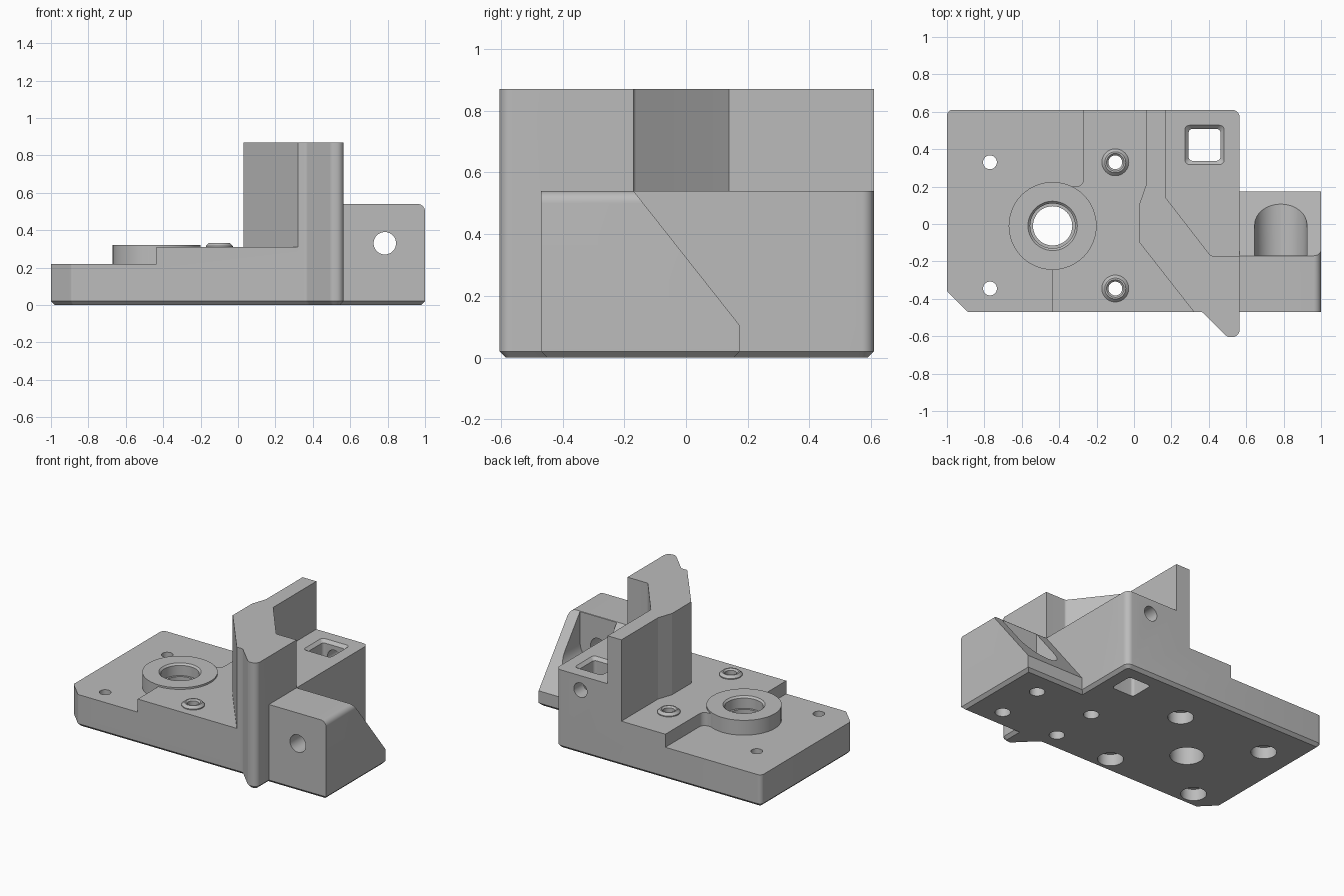
import bpy, bmesh, math
from mathutils import Vector

cube = bpy.data.objects.get("Cube")
if cube:
    bpy.data.objects.remove(cube, do_unlink=True)

grey = bpy.data.materials.new("plain_grey")
grey.use_nodes = True
tone = (0.5, 0.5, 0.5, 1)
grey.diffuse_color = tone
grey.node_tree.nodes["Principled BSDF"].inputs["Base Color"].default_value = tone


def make(name, bm):
    bmesh.ops.recalc_face_normals(bm, faces=bm.faces)
    mesh = bpy.data.meshes.new(name)
    bm.to_mesh(mesh)
    bm.free()
    mesh.materials.append(grey)
    obj = bpy.data.objects.new(name, mesh)
    bpy.context.collection.objects.link(obj)
    return obj


def rounded(points, steps=8):
    """Outline whose corners (x, y, radius) are replaced by arcs."""
    out = []
    for i, p in enumerate(points):
        c = Vector(p[:2])
        if len(p) < 3:
            out.append(c)
            continue
        a = (Vector(points[i - 1][:2]) - c).normalized()
        b = (Vector(points[(i + 1) % len(points)][:2]) - c).normalized()
        half = a.angle(b) / 2
        centre = c + (a + b).normalized() * p[2] / math.sin(half)
        start = c + a * p[2] / math.tan(half) - centre
        end = c + b * p[2] / math.tan(half) - centre
        turn = math.atan2(start.x * end.y - start.y * end.x, start.dot(end))
        for k in range(steps + 1):
            t = turn * k / steps
            s, co = math.sin(t), math.cos(t)
            out.append(centre + Vector((start.x * co - start.y * s,
                                        start.x * s + start.y * co)))
    return out


def circle(x, y, r, n=40):
    return [(x + r * math.cos(math.tau * k / n),
             y + r * math.sin(math.tau * k / n)) for k in range(n)]


def loft(rings):
    """Closed solid through rings of equal point count."""
    bm = bmesh.new()
    loops = [[bm.verts.new(p) for p in ring] for ring in rings]
    bm.faces.new(loops[0])
    bm.faces.new(loops[-1])
    n = len(loops[0])
    for a, b in zip(loops, loops[1:]):
        for k in range(n):
            j = (k + 1) % n
            bm.faces.new((a[k], a[j], b[j], b[k]))
    return bm


def prism(name, points, lo, hi, axis="z", flare=1):
    place = {"x": lambda u, v, t: (t, u, v),
             "y": lambda u, v, t: (u, t, v),
             "z": lambda u, v, t: (u, v, t)}[axis]
    pts = [p.to_tuple() if isinstance(p, Vector) else p for p in rounded(points)]
    mid = sum((Vector(p) for p in pts), Vector((0, 0))) / len(pts)
    far = [mid + (Vector(p) - mid) * flare for p in pts]
    return make(name, loft([[place(*p, lo) for p in pts],
                            [place(*p, hi) for p in far]]))


def turned(name, x, y, profile):
    return make(name, loft([[(*p, z) for p in circle(x, y, r, 48)]
                            for r, z in profile]))


def combine(tool, operation="DIFFERENCE"):
    mod = body.modifiers.new(tool.name, "BOOLEAN")
    mod.operation, mod.solver, mod.object = operation, "EXACT", tool
    bpy.context.view_layer.objects.active = body
    bpy.ops.object.modifier_apply(modifier=mod.name)
    bpy.data.objects.remove(tool, do_unlink=True)


# Full footprint block with a chamfered underside
footprint = [(-1, .61, .03), (-1, -.36, .02), (-.89, -.47, .02), (.365, -.47, .03),
             (.5, -.605, .04), (.565, -.605, .04), (.565, -.47), (1, -.47),
             (1, .175), (.565, .175), (.565, .61, .04)]
body = prism("mount_body", footprint, 0, .87)
bm = bmesh.new()
bm.from_mesh(body.data)
rim = [e for e in bm.edges if all(v.co.z < .001 for v in e.verts)]
bmesh.ops.bevel(bm, geom=rim, offset=.02, segments=1, affect="EDGES", clamp_overlap=False)
bm.to_mesh(body.data)
bm.free()

# Plate area in front of the tall wall, and the lower step
combine(prism("plate_cut", [(-1.2, .8), (.065, .8), (.065, .21), (.03, .11), (.03, -.1),
                            (.32, -.47), (.32, -.8), (-1.2, -.8)], .31, 1))
combine(prism("step_cut", [(-1.2, .8), (-.27, .8), (-.27, .2, .04), (-.435, .2),
                           (-.435, -.8), (-1.2, -.8)], .22, .5))

# Shelf behind the wall and bracket top
combine(prism("shelf_cut", [(.17, .8), (.17, .14), (.41, -.17, .02), (.565, -.17),
                            (.565, -.8), (1.2, -.8), (1.2, .8)], .54, 1))

# Bracket slope, rounded edge, arched pocket and screw hole
combine(prism("slope_cut", [(-.17, .54), (.3, -.055), (.5, .7), (-.17, .7)],
              .565, 1.2, "x"))
arc = [(.96 + .04 * math.sin(t), .5 + .04 * math.cos(t))
       for t in (math.pi / 2 * k / 8 for k in range(9))]
combine(prism("edge_cut", arc + [(1.1, .5), (1.1, .6), (.96, .6)], -.8, .5, "y"))
combine(prism("pocket_cut", [(.645, .7), (.645, .19, .1399), (.925, .19, .1399), (.925, .7)],
              -.168, .5, "y"))
combine(prism("bracket_hole", circle(.785, .33, .06), -.8, 0, "y"))

# Large bearing boss with stepped bore
bx, by = -.435, -.01
combine(turned("bearing_boss", bx, by, [(.235, .1), (.235, .322)]), "UNION")
combine(turned("bearing_bore", bx, by, [(.105, -.1), (.105, .24), (.12, .24),
                                        (.12, .31), (.134, .324), (.134, .4)]))

# Screw holes with raised collars and recesses underneath
for y in (.33, -.345):
    combine(turned("collar", -.1, y, [(.072, .2), (.072, .316), (.056, .332)]), "UNION")
    combine(turned("collar_hole", -.1, y, [(.08, -.1), (.08, .08), (.037, .08),
                                           (.037, .322), (.05, .335), (.05, .4)]))
    combine(turned("plate_hole", -.77, y, [(.08, -.1), (.08, .08), (.037, .08), (.037, .4)]))

# Blind holes under the right half
for x in (.345, .782):
    for y in (.0, -.33):
        combine(prism("blind_hole", circle(x, y, .048), -.1, .15))

# Square shaft with flared mouth, and its side hole
square = [(.292, .338, .02), (.462, .338, .02), (.462, .508, .02), (.292, .508, .02)]
combine(prism("square_shaft", square, -.1, .7))
combine(prism("square_mouth", square, .52, .56, flare=1.47))
combine(prism("side_hole", circle(.377, .44, .05), .42, .8, "y"))

# Smooth rounds, sharp corners
bpy.ops.object.select_all(action="DESELECT")
body.select_set(True)
bpy.context.view_layer.objects.active = body
bpy.ops.object.shade_smooth_by_angle(angle=math.radians(16))
